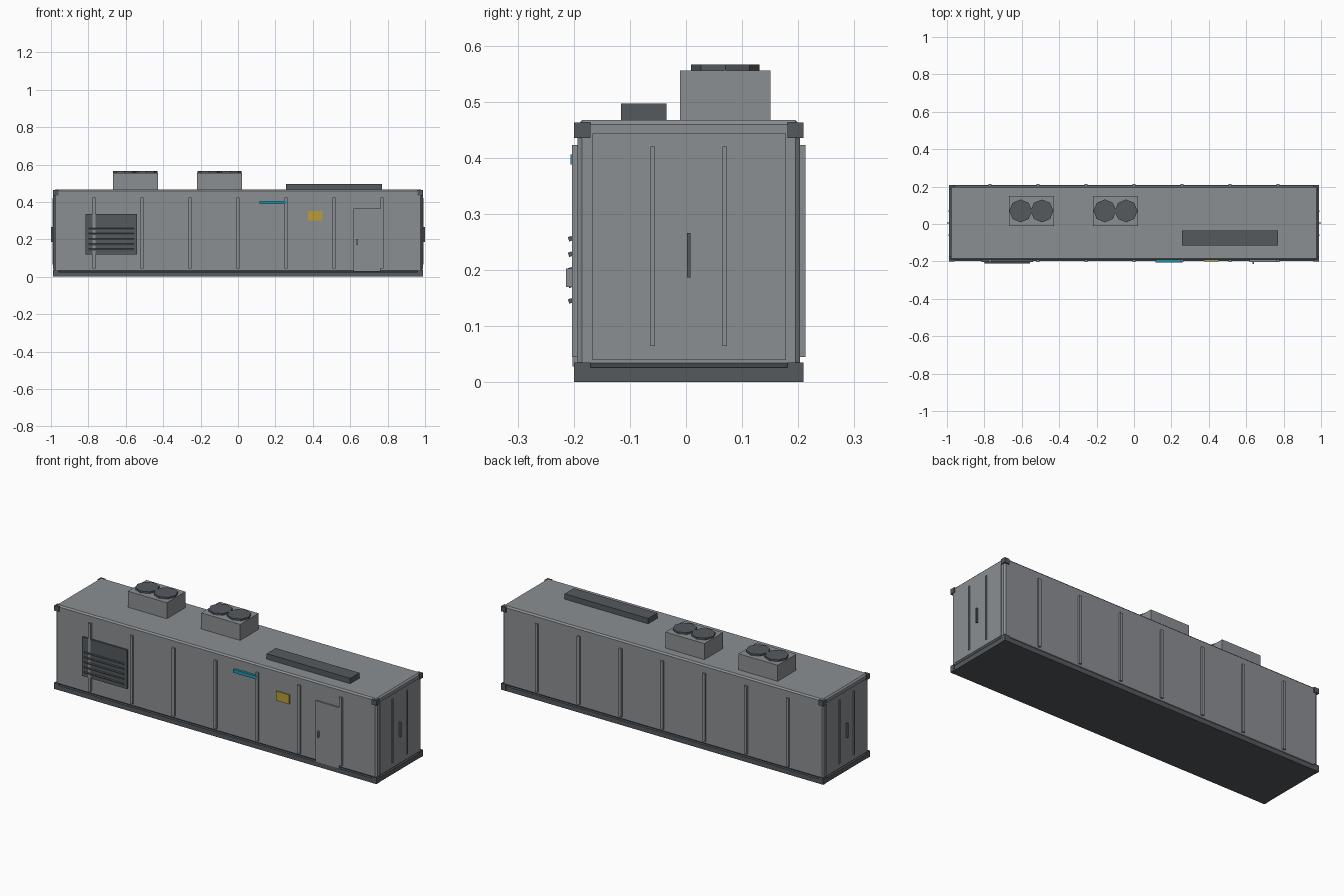
import bpy
import math

if "Cube" in bpy.data.objects:
    bpy.data.objects.remove(bpy.data.objects["Cube"], do_unlink=True)


def material(name, r, g, b):
    m = bpy.data.materials.new(name)
    m.use_nodes = True
    m.diffuse_color = (r, g, b, 1)
    m.node_tree.nodes["Principled BSDF"].inputs["Base Color"].default_value = (r, g, b, 1)
    return m


PANEL = material("panel_grey", 0.26, 0.275, 0.29)
DARK = material("dark_grey", 0.09, 0.10, 0.11)
YELLOW = material("sign_yellow", 0.48, 0.34, 0.04)
TEAL = material("lamp_teal", 0.015, 0.30, 0.42)


def box(name, x, y, z, mat, bevel=0):
    """Box from (min, max) ranges on each axis."""
    bpy.ops.mesh.primitive_cube_add(size=1)
    ob = bpy.context.object
    ob.name = name
    ob.location = [(a + b) / 2 for a, b in (x, y, z)]
    ob.scale = [b - a for a, b in (x, y, z)]
    bpy.ops.object.transform_apply(location=False, rotation=False, scale=True)
    ob.data.materials.append(mat)
    if bevel:
        mod = ob.modifiers.new("edge_bevel", "BEVEL")
        mod.width = bevel
        mod.segments = 1
    return ob


def around(c, half):
    return (c - half, c + half)


# Main shell and base skid
FRONT, BACK, END, MID = -0.193, 0.203, 0.985, 0.005
box("container_body", (-END, END), (FRONT, BACK), (0.026, 0.467), PANEL, 0.008)
box("base_skid", around(0, 0.988), (-0.199, 0.209), (0, 0.026), DARK)

# Corner castings
for sx in (-1, 1):
    for sy in (-1, 1):
        for level, z in (("lower", (0, 0.035)), ("upper", (0.435, 0.463))):
            box(level + "_corner_casting", around(sx * 0.975, 0.0145),
                around(MID + sy * 0.19, 0.0145), z, DARK)

# Long wall ribs, evenly spaced
for i in range(-3, 4):
    x = around(i * 0.257, 0.008)
    box("front_rib", x, (-0.203, FRONT), (0.045, 0.423), PANEL)
    box("back_rib", x, (BACK, 0.213), (0.045, 0.423), PANEL)

# End walls: door panel, ribs and handle
for s in (-1, 1):
    box("end_panel", around(s * END, 0.003), (-0.167, 0.178), (0.04, 0.443), PANEL)
    for y in (-0.059, 0.069):
        box("end_rib", around(s * 0.987, 0.006), around(y, 0.004), (0.065, 0.42), PANEL)
    box("end_handle", around(s * 0.992, 0.008), around(MID, 0.003), (0.187, 0.266), DARK)

# Louvred vent
box("vent_panel", (-0.815, -0.54), (-0.2025, FRONT), (0.12, 0.336), DARK)
for i in range(5):
    slat = box("vent_slat", (-0.80, -0.557), around(-0.206, 0.0035),
               around(0.145 + i * 0.0277, 0.004), DARK)
    slat.rotation_euler.x = math.radians(20)

# Personnel door
box("front_door", (0.617, 0.761), (-0.2025, FRONT), (0.028, 0.365), PANEL)
box("door_handle", (0.634, 0.642), (-0.214, -0.202), (0.17, 0.203), PANEL)

# Lamp strip and warning sign
box("lamp_strip", (0.115, 0.26), (-0.206, FRONT), (0.388, 0.406), TEAL)
box("warning_sign", (0.373, 0.453), (-0.200, FRONT), (0.30, 0.352), YELLOW)

# Roof cooling units with paired octagonal fans
for cx in (-0.549, -0.099):
    box("cooling_unit", around(cx, 0.12), (-0.011, 0.151), (0.46, 0.556), PANEL)
    for s in (-1, 1):
        bpy.ops.mesh.primitive_cylinder_add(vertices=8, radius=0.061, depth=0.014,
                                            location=(cx + s * 0.057, 0.07, 0.559))
        fan = bpy.context.object
        fan.name = "cooling_fan"
        fan.data.materials.append(DARK)

# Roof duct
box("roof_duct", (0.257, 0.77), (-0.116, -0.035), (0.46, 0.497), DARK)
